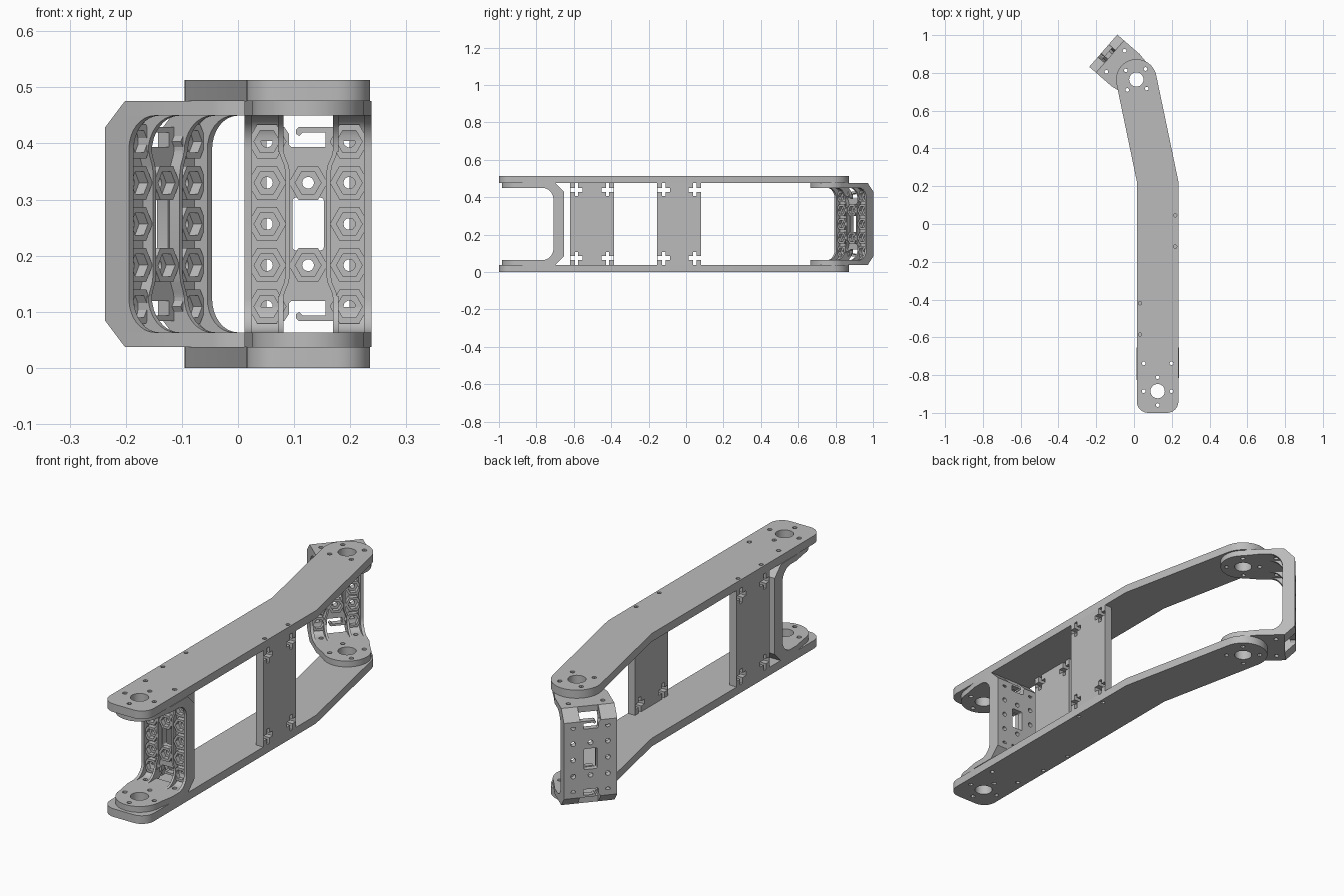
import bpy, bmesh, math
from mathutils import Matrix

if "Cube" in bpy.data.objects:
    bpy.data.objects.remove(bpy.data.objects["Cube"])

grey = bpy.data.materials.new("plain grey")
grey.diffuse_color = (0.5, 0.5, 0.5, 1)
grey.use_nodes = True
grey.node_tree.nodes["Principled BSDF"].inputs["Base Color"].default_value = grey.diffuse_color

AXES = {  # maps profile (u, v) and depth w to x, y, z
    'z': Matrix(((1, 0, 0, 0), (0, 1, 0, 0), (0, 0, 1, 0), (0, 0, 0, 1))),
    'y': Matrix(((1, 0, 0, 0), (0, 0, 1, 0), (0, 1, 0, 0), (0, 0, 0, 1))),
    'x': Matrix(((0, 0, 1, 0), (1, 0, 0, 0), (0, 1, 0, 0), (0, 0, 0, 1))),
}


def arc(cx, cy, r, a0, a1, n):
    return [(cx + r * math.cos(math.radians(a0 + (a1 - a0) * i / n)),
             cy + r * math.sin(math.radians(a0 + (a1 - a0) * i / n))) for i in range(n + 1)]


def circle(cx, cy, r, n=20, turn=0):
    return arc(cx, cy, r, turn, turn + 360, n)[:-1]


def piece(bm, loops, axis, lo, hi):
    """Extrude an outline with holes between two depths and add it to bm."""
    cu = bpy.data.curves.new("tmp", 'CURVE')
    cu.dimensions = '2D'
    cu.fill_mode = 'BOTH'
    cu.extrude = (hi - lo) / 2
    for pts in loops:
        s = cu.splines.new('POLY')
        s.points.add(len(pts) - 1)
        for p, (u, v) in zip(s.points, pts):
            p.co = (u, v, 0, 1)
        s.use_cyclic_u = True
    ob = bpy.data.objects.new("tmp", cu)
    bpy.context.collection.objects.link(ob)
    dg = bpy.context.evaluated_depsgraph_get()
    me = bpy.data.meshes.new_from_object(ob.evaluated_get(dg))
    me.transform(AXES[axis] @ Matrix.Translation((0, 0, (lo + hi) / 2)))
    part = bmesh.new()
    part.from_mesh(me)
    bmesh.ops.remove_doubles(part, verts=part.verts, dist=1e-5)
    bmesh.ops.recalc_face_normals(part, faces=part.faces)
    part.to_mesh(me)
    part.free()
    bm.from_mesh(me)
    bpy.data.objects.remove(ob)
    bpy.data.curves.remove(cu)
    bpy.data.meshes.remove(me)


def finish(name, bm, matrix=None):
    me = bpy.data.meshes.new(name)
    bm.to_mesh(me)
    bm.free()
    me.materials.clear()
    me.materials.append(grey)
    for p in me.polygons:
        p.material_index = 0
    ob = bpy.data.objects.new(name, me)
    bpy.context.collection.objects.link(ob)
    if matrix:
        ob.matrix_world = matrix
    bpy.ops.object.select_all(action='DESELECT')
    ob.select_set(True)
    bpy.context.view_layer.objects.active = ob
    bpy.ops.object.shade_smooth_by_angle(angle=math.radians(30))


def mirrored(top):
    """Close a half outline by reflecting it in v."""
    return top + [(u, -v) for u, v in reversed(top)]


PX, PY = 0.125, -0.885       # front pivot
RX, RY = 0.0125, 0.765       # rear pivot
TURN = 49                    # rear bracket turn in degrees
MID, HALF, P = 0.2565, 0.2195, 0.0735

# Long bent side plates, top and bottom
outline = (arc(0.075, -0.94, 0.06, 180, 270, 8) + arc(0.175, -0.94, 0.06, 270, 360, 8)
           + [(0.235, 0.225)] + arc(RX, RY, 0.1075, 11.8, 191.8, 28) + [(0.015, 0.225)])
holes = [circle(PX, PY, 0.038, 28), circle(RX, RY, 0.038, 28)]
holes += [circle(PX + x, PY + y, 0.01, 12) for x, y in
          ((P, 0), (-P, 0), (0, P), (0, -P), (P, 0.147), (-P, 0.147))]
for k in range(4):
    a = math.radians(TURN + 90 * k)
    holes.append(circle(RX + P * math.cos(a), RY + P * math.sin(a), 0.01, 12))
PANELS = (("front_spacer", -0.5025, 0.015, 0.051), ("rear_spacer", -0.0365, 0.199, 0.235))
for _, cy, x0, x1 in PANELS:
    mid = 0.032 if x0 < 0.1 else 0.218
    holes += [circle(mid, cy + s * 0.083, 0.009, 12) for s in (-1, 1)]
for name, z0 in (("bottom_plate", 0), ("top_plate", MID + HALF)):
    bm = bmesh.new()
    piece(bm, [outline] + holes, 'z', z0, z0 + 0.037)
    finish(name, bm)

# Upright spacers with cross-shaped bolt slots open to the edges
for name, cy, x0, x1 in PANELS:
    top = [(-0.1175, HALF)]
    for c in (-0.083, 0.083):
        half = [(-0.009, HALF), (-0.009, 0.193), (-0.033, 0.193), (-0.033, 0.171),
                (-0.009, 0.171), (-0.009, 0.149)]
        top += [(c + u, v) for u, v in half] + [(c - u, v) for u, v in reversed(half)]
    top.append((0.1175, HALF))
    bm = bmesh.new()
    piece(bm, [mirrored(top)], 'x', x0, x1)
    finish(name, bm, Matrix.Translation((0, cy, MID)))


def corner(t, r):
    return arc(t - r, 0.193 - r, r, 0, 90, 8)


def bracket(name, matrix):
    bm = bmesh.new()
    # Flanges with pivot and bolt holes
    flange = [(-0.113, 0.185), (-0.113, 0.075)] + arc(0, 0, 0.1, 180, 360, 28) + [
        (0.113, 0.075), (0.113, 0.185)]
    bolts = [circle(x, y, 0.01, 12) for x, y in
             ((P, 0), (-P, 0), (0, P), (0, -P), (P, 0.147), (-P, 0.147))]
    for lo in (-HALF, 0.193):
        piece(bm, [flange, circle(0, 0, 0.038, 28)] + bolts, 'z', lo, lo + HALF - 0.193)

    # Back wall with window, bolt grid and spring clips at both ends
    spots = [(s * P, k * P) for s in (-1, 1) for k in range(-2, 3)] + [(0, P), (0, -P)]
    top = [(-0.113, 0.1725), (-0.042, 0.1725), (-0.034, 0.16), (-0.034, 0.141), (-0.030, 0.137),
           (0.031, 0.137), (0.031, 0.163), (-0.010, 0.163), (-0.016, 0.157), (-0.022, 0.161),
           (-0.022, 0.168), (-0.017, 0.1725), (0.113, 0.1725)]
    window = (arc(0.022, 0.041, 0.006, 0, 90, 4) + arc(-0.022, 0.041, 0.006, 90, 180, 4)
              + arc(-0.022, -0.041, 0.006, 180, 270, 4) + arc(0.022, -0.041, 0.006, 270, 360, 4))
    piece(bm, [mirrored(top), window] + [circle(x, z, 0.0105, 14) for x, z in spots],
          'y', 0.206, 0.232)

    # Hexagonal nut pockets
    for x, z in spots:
        piece(bm, [circle(x, z, 0.035, 6), circle(x, z, 0.023, 6)], 'y', 0.185, 0.207)

    # C-shaped side rims
    rim = mirrored(corner(0.176, 0.06) + [(0.08, 0.193), (0.08, HALF), (0.185, HALF),
                                          (0.232, 0.1725)][:4])
    # order: inner arc, flange end, outer chamfer, then the reflected half
    half = [(0.232, 0.1725), (0.185, HALF), (0.08, HALF), (0.08, 0.193)] + corner(0.176, 0.06)[::-1]
    rim = mirrored(half)
    for s in (-1, 1):
        a, b = sorted((s * 0.100, s * 0.113))
        piece(bm, [rim], 'x', a, b)
        # Filled chamfer corners and inner gussets
        for m in (-1, 1):
            fill = corner(0.206, 0.045) + [(0.161, HALF), (0.185, HALF),
                                           (0.232, 0.1725), (0.232, 0.148)]
            gusset = corner(0.182, 0.065) + [(0.117, 0.2), (0.19, 0.2), (0.215, 0.175),
                                             (0.215, 0.128)]
            a, b = sorted((s * 0.044, s * 0.101))
            piece(bm, [[(u, m * v) for u, v in fill]], 'x', a, b)
            a, b = sorted((s * 0.044, s * 0.054))
            piece(bm, [[(u, m * v) for u, v in gusset]], 'x', a, b)
        # Waisted upright ribs
        path = [(0.049, 0.17), (0.049, 0.135), (0.046, 0.122), (0.039, 0.105), (0.036, 0.09)]
        path = mirrored(path)
        rib = [(s * (x - 0.004), z) for x, z in path] + [(s * (x + 0.004), z) for x, z in path[::-1]]
        piece(bm, [rib], 'y', 0.182, 0.207)
    finish(name, bm, matrix)


bracket("front_bracket", Matrix.Translation((PX, PY, MID)))
bracket("rear_bracket", Matrix.Translation((RX, RY, MID))
        @ Matrix.Rotation(math.radians(TURN), 4, 'Z'))
